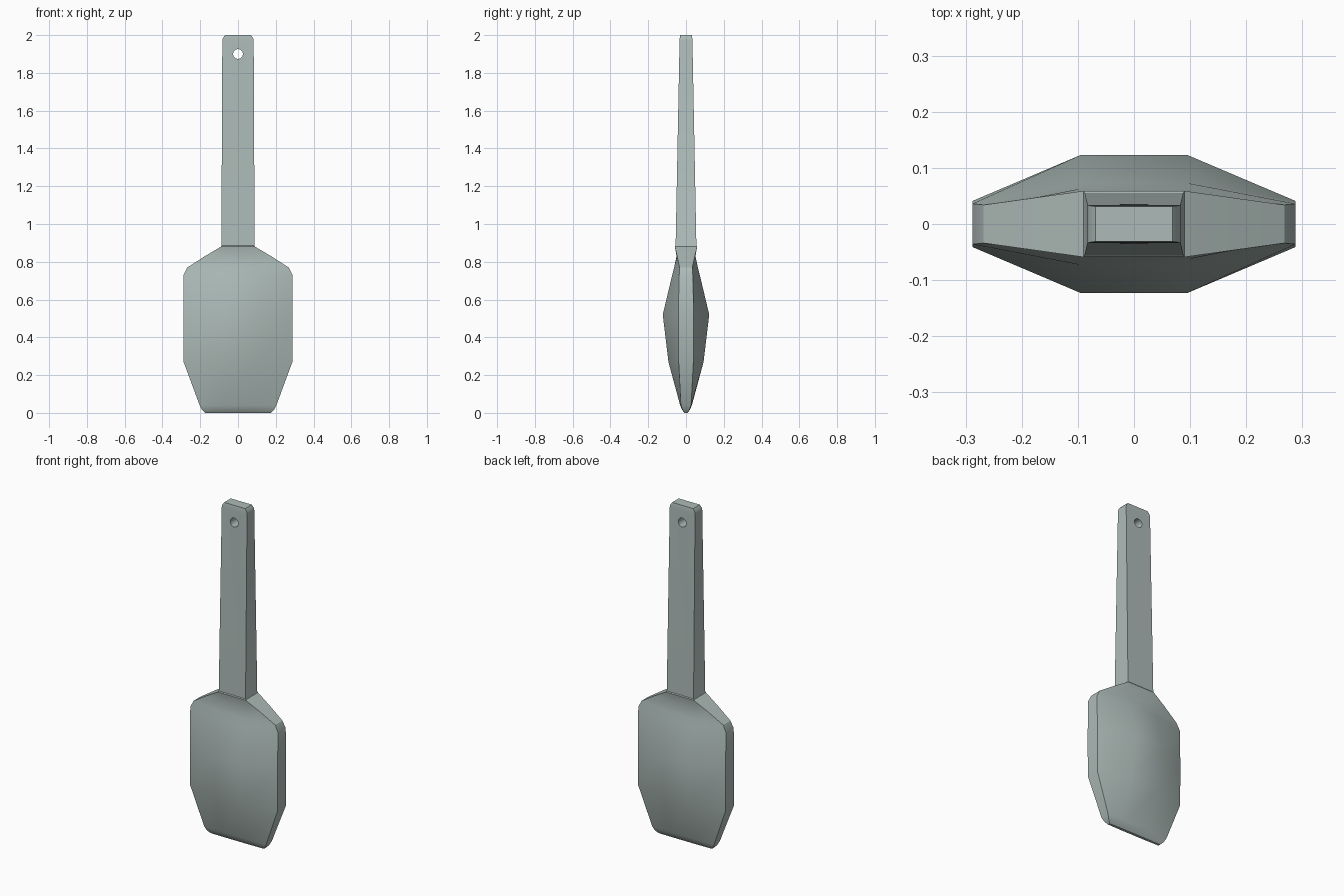
import bpy
import bmesh
import math

cube = bpy.data.objects.get("Cube")
if cube:
    bpy.data.objects.remove(cube, do_unlink=True)

grey = bpy.data.materials.new("pale grey green")
grey.use_nodes = True
colour = (0.42, 0.50, 0.48, 1)
grey.diffuse_color = colour
grey.node_tree.nodes["Principled BSDF"].inputs["Base Color"].default_value = colour

# Cross-sections from tip to handle end:
# height, half width, half width of ridge, half depth at ridge, half depth at rim
sections = [
    (0.00, 0.175, 0.090, 0.008, 0.006),
    (0.015, 0.190, 0.090, 0.020, 0.018),
    (0.04, 0.203, 0.092, 0.031, 0.027),
    (0.27, 0.288, 0.095, 0.093, 0.039),
    (0.52, 0.288, 0.095, 0.123, 0.041),
    (0.73, 0.288, 0.095, 0.073, 0.036),
    (0.77, 0.268, 0.095, 0.063, 0.034),
    (0.83, 0.175, 0.092, 0.050, 0.047),
    (0.88, 0.090, 0.060, 0.059, 0.059),
    (0.885, 0.088, 0.060, 0.055, 0.055),
    (1.97, 0.083, 0.055, 0.034, 0.034),
    (1.985, 0.080, 0.055, 0.033, 0.033),
    (2.00, 0.069, 0.050, 0.031, 0.031),
]


def loft(name, rows):
    bm = bmesh.new()
    rings = []
    for z, w, c, d, e in rows:
        outline = [(-w, -e), (-c, -d), (c, -d), (w, -e),
                   (w, e), (c, d), (-c, d), (-w, e)]
        rings.append([bm.verts.new((x, y, z)) for x, y in outline])
    for low, high in zip(rings, rings[1:]):
        n = len(low)
        for i in range(n):
            j = (i + 1) % n
            bm.faces.new((low[i], low[j], high[j], high[i]))
    bm.faces.new(rings[0][::-1])
    bm.faces.new(rings[-1])
    bmesh.ops.recalc_face_normals(bm, faces=bm.faces)
    mesh = bpy.data.meshes.new(name)
    bm.to_mesh(mesh)
    bm.free()
    obj = bpy.data.objects.new(name, mesh)
    bpy.context.collection.objects.link(obj)
    mesh.materials.append(grey)
    return obj


# Blade and handle in one body
spatula = loft("spatula_body", sections)

# Hanging hole through the handle end
bpy.ops.mesh.primitive_cylinder_add(vertices=24, radius=0.026, depth=0.3,
                                    location=(0, 0, 1.9),
                                    rotation=(math.pi / 2, 0, 0))
cutter = bpy.context.object
cutter.name = "hole_cutter"
cutter.hide_render = True
cutter.data.materials.append(grey)
hole = spatula.modifiers.new("hanging hole", 'BOOLEAN')
hole.operation = 'DIFFERENCE'
hole.solver = 'EXACT'
hole.object = cutter

bpy.ops.object.select_all(action='DESELECT')
spatula.select_set(True)
bpy.context.view_layer.objects.active = spatula
bpy.ops.object.modifier_apply(modifier=hole.name)
bpy.data.objects.remove(cutter, do_unlink=True)

# Soft bulge on the blade, crisp rims
bpy.ops.object.shade_smooth_by_angle(angle=math.radians(30))
